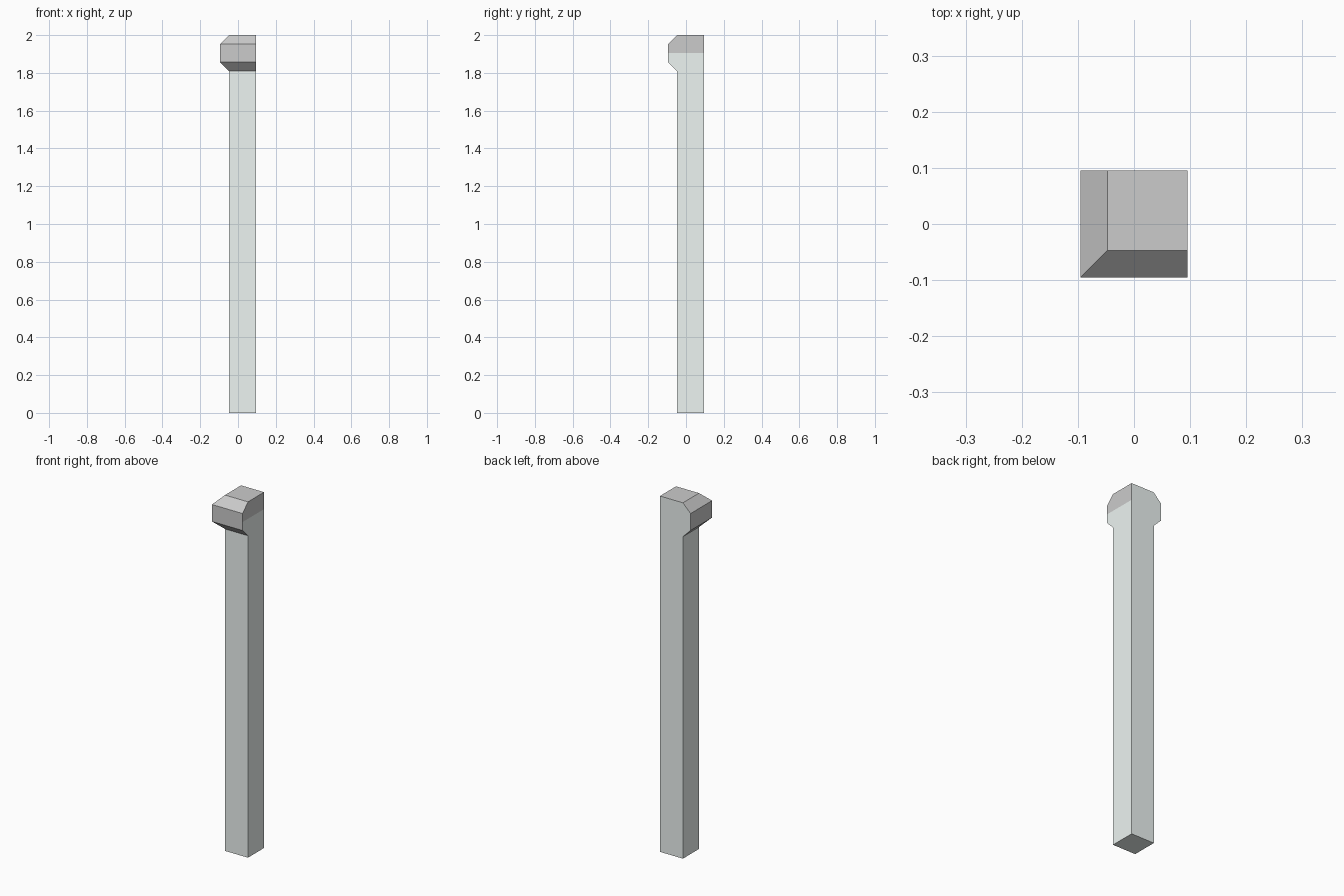
import bpy
import bmesh

if "Cube" in bpy.data.objects:
    bpy.data.objects.remove(bpy.data.objects["Cube"])

U = 1 / 21          # the whole post sits on a grid of this unit
HIGH = 2 * U        # the flush +x / +y sides

# Outer profile of the post and its mitred cap: (z, low edge) in units
PROFILE = [(0, -1), (38, -1), (39, -2), (40, -2), (41, -2), (42, -1)]
POST, CAP = 0, 1


def ring(bm, z, low):
    corners = [(low, low), (HIGH, low), (HIGH, HIGH), (low, HIGH)]
    return [bm.verts.new((x, y, z)) for x, y in corners]


def material(name, rgb):
    mat = bpy.data.materials.new(name)
    mat.diffuse_color = (*rgb, 1)
    mat.use_nodes = True
    mat.node_tree.nodes["Principled BSDF"].inputs["Base Color"].default_value = mat.diffuse_color
    return mat


bm = bmesh.new()
rings = [ring(bm, z * U, low * U) for z, low in PROFILE]

# Walls: sides are 0 front, 1 right, 2 back, 3 left
for k, (a, b) in enumerate(zip(rings, rings[1:])):
    for side in range(4):
        n = (side + 1) % 4
        face = bm.faces.new((a[side], a[n], b[n], b[side]))
        first_cap_level = {0: 1, 1: 3, 2: 99, 3: 1}[side]
        face.material_index = CAP if k >= first_cap_level else POST

# Foot and top
bm.faces.new(rings[0][::-1]).material_index = POST
bm.faces.new(rings[-1]).material_index = CAP

# Merge the flush walls into single flat faces
bmesh.ops.dissolve_limit(bm, angle_limit=0.01, verts=bm.verts[:],
                         edges=bm.edges[:], delimit={'MATERIAL'})
bmesh.ops.recalc_face_normals(bm, faces=bm.faces[:])

mesh = bpy.data.meshes.new("corner_post")
bm.to_mesh(mesh)
bm.free()
mesh.materials.append(material("post_grey_green", (0.85, 0.91, 0.89)))
mesh.materials.append(material("cap_grey", (0.8, 0.8, 0.8)))
bpy.context.collection.objects.link(bpy.data.objects.new("corner_post", mesh))
